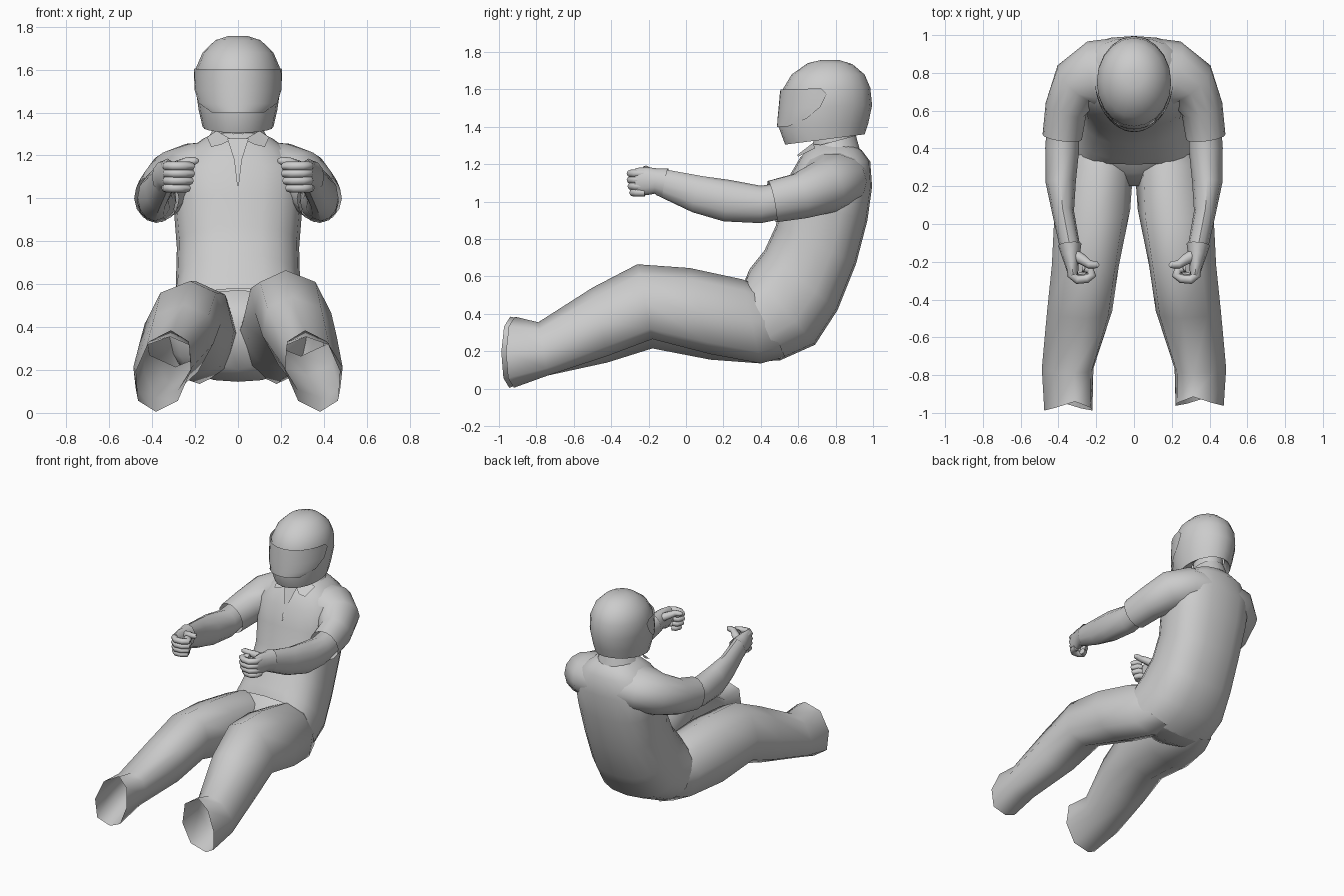
import bpy, bmesh, math
from mathutils import Vector

if "Cube" in bpy.data.objects:
    bpy.data.objects.remove(bpy.data.objects["Cube"])


def finish(name, bm, angle=40, mirror=False):
    bmesh.ops.recalc_face_normals(bm, faces=bm.faces)
    me = bpy.data.meshes.new(name)
    bm.to_mesh(me)
    bm.free()
    ob = bpy.data.objects.new(name, me)
    bpy.context.collection.objects.link(ob)
    if mirror:
        ob.modifiers.new("mirror", 'MIRROR').use_clip = False
    bpy.ops.object.select_all(action='DESELECT')
    ob.select_set(True)
    bpy.context.view_layer.objects.active = ob
    bpy.ops.object.shade_smooth_by_angle(angle=math.radians(angle))
    return ob


def section(a, b, x, w, n=16, e=1.0, arc=None, skew=0):
    """Cross-section through front point a and back point b (y, z), half width w."""
    a, b = Vector((x - skew, *a)), Vector((x + skew, *b))
    c, h = (a + b) / 2, (a - b) / 2
    if arc is None:
        angles = [2 * math.pi * i / n for i in range(n)]
    else:
        angles = [math.pi / 2 + arc * (2 * i / (n - 1) - 1) for i in range(n)]
    p = lambda v: math.copysign(abs(v) ** e, v)
    return [c + Vector((w * p(math.cos(t)), 0, 0)) + h * p(math.sin(t)) for t in angles]


def loft(bm, rings, closed=True, start=False, end=False):
    rows = [[bm.verts.new(p) for p in r] for r in rings]
    n = len(rows[0])
    for r, s in zip(rows, rows[1:]):
        for i in range(n if closed else n - 1):
            j = (i + 1) % n
            bm.faces.new((r[i], r[j], s[j], s[i]))
    if start:
        bm.faces.new(rows[0])
    if end:
        bm.faces.new(rows[-1])


def tube(bm, path, n=12, start=False, end=False):
    """Path of (x, y, z, side radius, upward radius)."""
    pts = [Vector(p[:3]) for p in path]
    rings = []
    for i, c in enumerate(pts):
        t = (pts[min(i + 1, len(pts) - 1)] - pts[max(i - 1, 0)]).normalized()
        side = t.cross(Vector((0, 0, 1))).normalized()
        up = side.cross(t)
        rings.append([c + side * path[i][3] * math.cos(2 * math.pi * k / n)
                      + up * path[i][4] * math.sin(2 * math.pi * k / n) for k in range(n)])
    loft(bm, rings, True, start, end)


# shirt body, widening from the waist to the shoulder blades
bm = bmesh.new()
loft(bm, [section(a, b, 0, w, 20, 0.8) for a, b, w in [
    ((.315, .58), (.50, .15), .325), ((.34, .64), (.69, .235), .31),
    ((.42, .74), (.81, .42), .29), ((.48, .87), (.91, .67), .285),
    ((.51, 1.02), (.97, .90), .30), ((.56, 1.15), (.995, 1.08), .31),
    ((.61, 1.235), (.985, 1.215), .235), ((.66, 1.285), (.94, 1.275), .16),
    ((.68, 1.305), (.90, 1.30), .115)]])
finish("shirt_body", bm, 60)

# shoulders and short sleeves
bm = bmesh.new()
tube(bm, [(.10, .785, 1.115, .20, .155), (.21, .785, 1.11, .185, .15),
          (.295, .745, 1.08, .145, .145), (.36, .61, 1.03, .112, .125), (.38, .46, 1.0, .105, .115)], 14)
finish("sleeves", bm, 60, mirror=True)

# forearms
bm = bmesh.new()
tube(bm, [(.375, .54, 1.01, .085, .095), (.38, .40, .985, .09, .10), (.388, .22, 1.005, .08, .112),
          (.375, .06, 1.04, .058, .10), (.335, -.14, 1.105, .053, .072)], 12, start=True)
finish("forearms", bm, mirror=True)

# gloved hands: palm, four curled fingers, thumb
bm = bmesh.new()
tube(bm, [(.34, -.11, 1.10, .062, .08), (.335, -.16, 1.11, .05, .068),
          (.33, -.21, 1.11, .038, .075), (.322, -.27, 1.11, .026, .07)], 12, end=True)
for i in range(4):
    z = 1.15 - .034 * i
    k = (1, 1, .94, .82)[i]
    curl = [(.335, -.22), (.33, -.27), (.30, -.295), (.25, -.29), (.222, -.27), (.235, -.24), (.26, -.235)]
    tube(bm, [(.33 + (x - .33) * k, -.22 + (y + .22) * k, z, .023, .021) for x, y in curl], 8, True, True)
tube(bm, [(.325, -.16, 1.13, .034, .03), (.27, -.19, 1.155, .028, .026), (.235, -.215, 1.17, .022, .022),
          (.20, -.215, 1.175, .02, .018), (.188, -.225, 1.175, .01, .01)], 8, True, True)
finish("gloves", bm, 60, mirror=True)

# trouser legs, one knee held a little higher; columns: top, bottom, inner x, outer x, skew
leg = [((.36, .56), (.53, .17), .0, .31, 0), ((.30, .585), (.40, .135), .0, .36, 0),
       ((.02, .645), (.13, .185), .02, .42, .02), ((-.26, .665), (-.18, .265), .08, .435, .035),
       ((-.50, .54), (-.42, .175), .115, .46, .035), ((-.79, .355), (-.74, .07), .215, .488, .035),
       ((-.915, .385), (-.92, .005), .22, .475, .035)]
drop = [0, 0, -.03, -.05, -.035, 0, 0]
for s, name in ((1, "left_trouser_leg"), (-1, "right_trouser_leg")):
    bm = bmesh.new()
    rings = []
    for (a, b, x0, x1, k), d in zip(leg, drop):
        d = d if s < 0 else 0
        rings.append(section((a[0], a[1] + d), (b[0], b[1] + d), s * (x0 + x1) / 2, (x1 - x0) / 2,
                             8, .92, skew=s * k))
    for i, p in enumerate(rings[-1]):      # ragged trouser cuff
        p.y -= .045 * abs(math.cos(2 * math.pi * i / 8)) + (.025 if s < 0 else 0)
    loft(bm, rings)
    finish(name, bm, 60)

# trouser seat
bm = bmesh.new()
loft(bm, [section(a, b, 0, w, 20, .8) for a, b, w in [
    ((.33, .572), (.505, .152), .32), ((.27, .53), (.39, .145), .28), ((.20, .44), (.27, .20), .10)]],
     end=True)
finish("trouser_seat", bm, 60)

# neck
bm = bmesh.new()
loft(bm, [section((.67, 1.26), (.91, 1.26), 0, .105, 14), section((.69, 1.42), (.90, 1.42), 0, .10, 14)])
finish("neck", bm)

# collar band, folded down, with two pointed flaps
bm = bmesh.new()
loft(bm, [section((.67, 1.29), (.91, 1.355), 0, .115, 18), section((.63, 1.265), (.93, 1.285), 0, .145, 18)])
finish("collar_band", bm)
bm = bmesh.new()
bm.faces.new([bm.verts.new(p) for p in [(.03, .635, 1.275), (.10, .68, 1.315), (.145, .69, 1.285),
                                        (.125, .60, 1.24), (.08, .595, 1.25)]])
finish("collar_flaps", bm, mirror=True)

# open neckline
bm = bmesh.new()
loft(bm, [[Vector((s * w, y, z)) for s in (-1, 0, 1)] for w, y, z in
          [(.05, .615, 1.28), (.018, .567, 1.18), (.004, .515, 1.06)]], closed=False)
finish("neckline", bm)

# helmet shell
bm = bmesh.new()
loft(bm, [section(a, b, 0, w, 20) for a, b, w in [
    ((.56, 1.33), (.94, 1.38), .13), ((.53, 1.305), (.955, 1.36), .165),
    ((.495, 1.40), (.975, 1.42), .183), ((.507, 1.50), (.995, 1.515), .197),
    ((.517, 1.60), (.985, 1.61), .197), ((.565, 1.68), (.955, 1.68), .165),
    ((.65, 1.74), (.89, 1.735), .105), ((.72, 1.757), (.82, 1.757), .045)]], end=True)
# closed underside around the neck
loft(bm, [section((.56, 1.33), (.94, 1.38), 0, .13, 20), section((.67, 1.37), (.92, 1.40), 0, .10, 20)])
finish("helmet", bm, 50)

# wraparound visor with a rounded rear end
bm = bmesh.new()
loft(bm, [section((f, z), (b, z + .012), 0, w, 21, arc=math.radians(d)) for f, z, b, w, d in [
    (.487, 1.40, .98, .191, 40), (.489, 1.44, .985, .197, 68), (.495, 1.50, 1.0, .204, 83),
    (.501, 1.57, .995, .205, 91), (.505, 1.60, .99, .205, 84)]], closed=False)
finish("visor", bm, 50)
